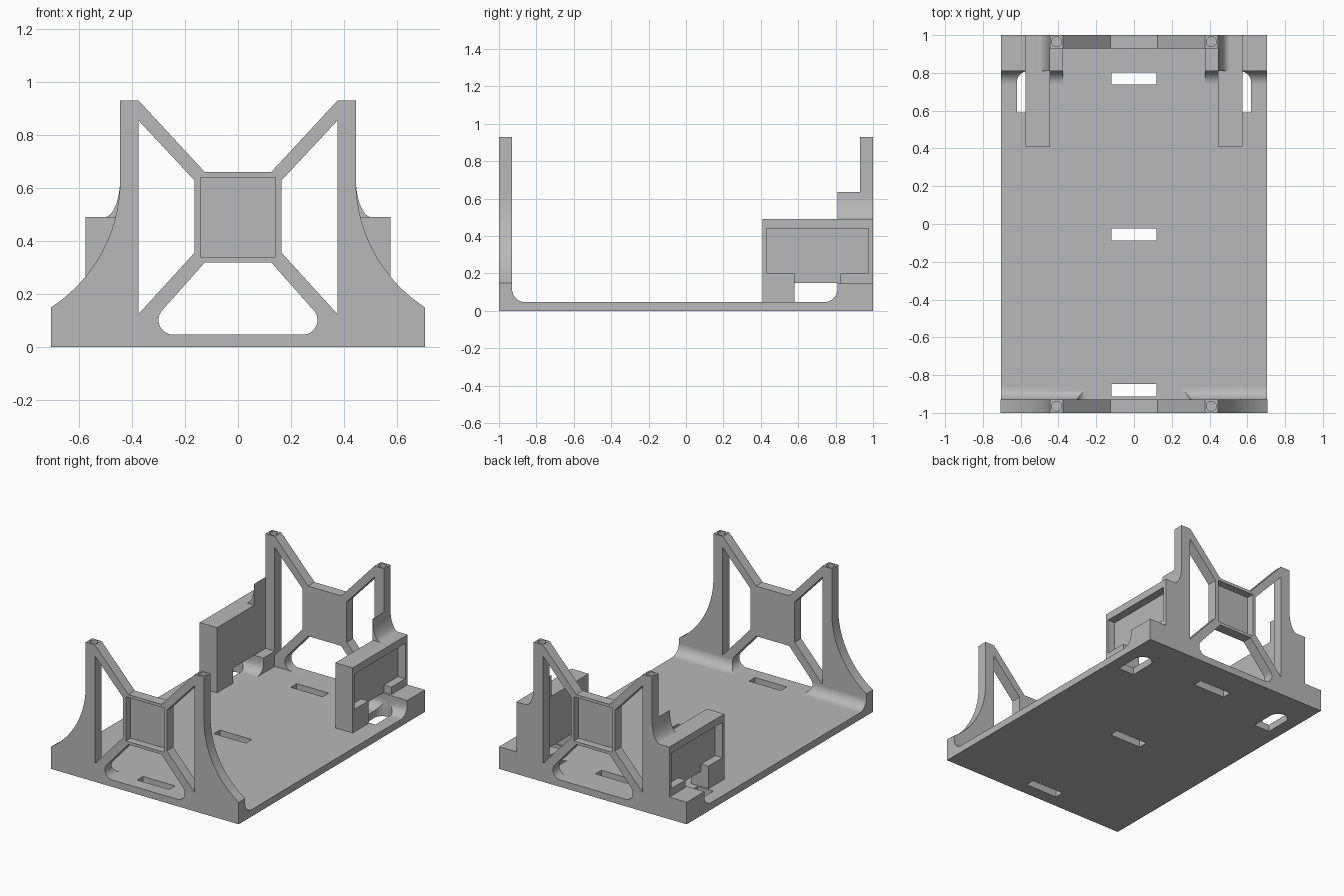
import bpy, bmesh, math

if "Cube" in bpy.data.objects:
    bpy.data.objects.remove(bpy.data.objects["Cube"], do_unlink=True)

grey = bpy.data.materials.new("plain grey")
grey.use_nodes = True
COLOR = (0.48, 0.48, 0.48, 1)
grey.diffuse_color = COLOR
grey.node_tree.nodes["Principled BSDF"].inputs["Base Color"].default_value = COLOR

FLOOR, END, WALL, LEDGE = 0.047, 1.0, 0.93, 0.15


def prism(name, pts, axis, a, b, side=1):
    """Extrude a profile along an axis; side=-1 mirrors it across x."""
    def place(p, d):
        x, y, z = {"x": (d, p[0], p[1]), "y": (p[0], d, p[1]), "z": (p[0], p[1], d)}[axis]
        return (x * side, y, z)
    bm = bmesh.new()
    low = [bm.verts.new(place(p, a)) for p in pts]
    high = [bm.verts.new(place(p, b)) for p in pts]
    bm.faces.new(low)
    bm.faces.new(high)
    n = len(pts)
    for i in range(n):
        j = (i + 1) % n
        bm.faces.new((low[i], low[j], high[j], high[i]))
    bmesh.ops.recalc_face_normals(bm, faces=bm.faces)
    mesh = bpy.data.meshes.new(name)
    bm.to_mesh(mesh)
    bm.free()
    mesh.materials.append(grey)
    ob = bpy.data.objects.new(name, mesh)
    bpy.context.collection.objects.link(ob)
    return ob


def rect(x0, x1, y0, y1):
    return [(x0, y0), (x1, y0), (x1, y1), (x0, y1)]


def arc(cx, cy, rx, ry, start, end, n=14):
    angles = [math.radians(start + (end - start) * i / n) for i in range(n + 1)]
    return [(cx + rx * math.cos(t), cy + ry * math.sin(t)) for t in angles]


def both(half):
    """Complete a right-hand half profile with its mirror image."""
    return half + [(-x, y) for x, y in reversed(half)]


def cut(ob, cutters):
    bpy.context.view_layer.objects.active = ob
    for c in cutters:
        c.hide_render = True
        m = ob.modifiers.new("cut", "BOOLEAN")
        m.operation, m.solver, m.object = "DIFFERENCE", "EXACT", c
        bpy.ops.object.modifier_apply(modifier=m.name)
        bpy.data.objects.remove(c, do_unlink=True)


def smooth(ob):
    bpy.ops.object.select_all(action="DESELECT")
    ob.select_set(True)
    bpy.context.view_layer.objects.active = ob
    bpy.ops.object.shade_smooth_by_angle(angle=math.radians(30))


def side_slot(s):
    pts = [(0.50, 0.59), (0.62, 0.59)] + arc(0.56, 0.75, 0.06, 0.06, 0, 180)
    return prism("slot_cutter", pts, "z", -0.1, 0.14, s)


def lower_opening(y0, y1):
    pts = both([(0.125, 0.32)] + arc(0.245, FLOOR + 0.055, 0.055, 0.055, 43, -90))
    return prism("opening_cutter", pts, "y", y0, y1)


# Base plate with tie slots
base = prism("base_plate", rect(-0.705, 0.705, -WALL, WALL), "z", 0, FLOOR)
slots = [prism("slot_cutter", rect(-0.12, 0.12, y - 0.032, y + 0.032), "z", -0.1, 0.1)
         for y in (-0.88, -0.055, 0.77)]
cut(base, slots + [side_slot(1), side_slot(-1)])
smooth(base)

# End frames: flared at the front, straight posts at the back
flare = arc(1.018, 0.63, 0.573, 0.573, 237, 180, 24)
crown = [(0.445, 0.93), (0.375, 0.93), (0.125, 0.66)]
foot = [(0.705, 0), (0.705, LEDGE)]
for name, f, edge in (("front_frame", -1, flare), ("back_frame", 1, [(0.445, LEDGE)])):
    frame = prism(name, both(foot + edge + crown), "y", f * WALL, f * END)
    cutters = [lower_opening(f * 0.8, f * 1.1)]
    # recess on the outer face of the centre panel
    cutters.append(prism("panel_cutter", rect(-0.142, 0.142, 0.34, 0.64), "y", f * 0.95, f * 1.1))
    for s in (1, -1):
        window = [(0.375, 0.855), (0.165, 0.63), (0.165, 0.355), (0.375, 0.125)]
        cutters.append(prism("window_cutter", window, "y", f * 0.8, f * 1.1, s))
        hole = arc(0.41, f * 0.965, 0.026, 0.026, 0, 345, 23)
        cutters.append(prism("hole_cutter", hole, "z", 0.87, 1.1, s))
    cut(frame, cutters)
    smooth(frame)

# Rounded inner corner along the front frame
fillet = prism("front_fillet",
               [(-WALL, FLOOR)] + arc(-0.86, FLOOR + 0.07, 0.07, 0.07, 180, 270),
               "x", -0.705, 0.705)
cut(fillet, [lower_opening(-1.1, -0.8)])
smooth(fillet)

for s, side in ((1, "left"), (-1, "right")):
    # Raised ledge and its rounded corner at the back
    prism(side + "_ledge", rect(0.81, WALL, FLOOR, LEDGE), "x", 0.375, 0.705, s)
    fillet = prism(side + "_back_fillet",
                   [(0.81, FLOOR)] + arc(0.74, FLOOR + 0.07, 0.07, 0.07, 0, -90),
                   "x", 0.375, 0.705, s)
    cut(fillet, [side_slot(s)])
    smooth(fillet)

    # Side holder with a leg, an underpass and an outer recess
    profile = [(0.41, FLOOR), (0.58, FLOOR), (0.58, LEDGE), (END, LEDGE),
               (END, 0.49), (0.41, 0.49)]
    holder = prism(side + "_holder", profile, "x", 0.445, 0.575, s)
    recess = [(0.43, 0.2), (0.58, 0.2), (0.58, 0.14), (0.825, 0.14),
              (0.825, 0.2), (0.975, 0.2), (0.975, 0.44), (0.43, 0.44)]
    cut(holder, [prism("recess_cutter", recess, "x", 0.52, 0.65, s)])

    # Curved gusset between the holder and the post
    gusset = prism(side + "_gusset",
                   [(0.445, 0.49)] + arc(0.505, 0.635, 0.06, 0.145, 270, 180),
                   "y", 0.81, END, s)
    smooth(gusset)
